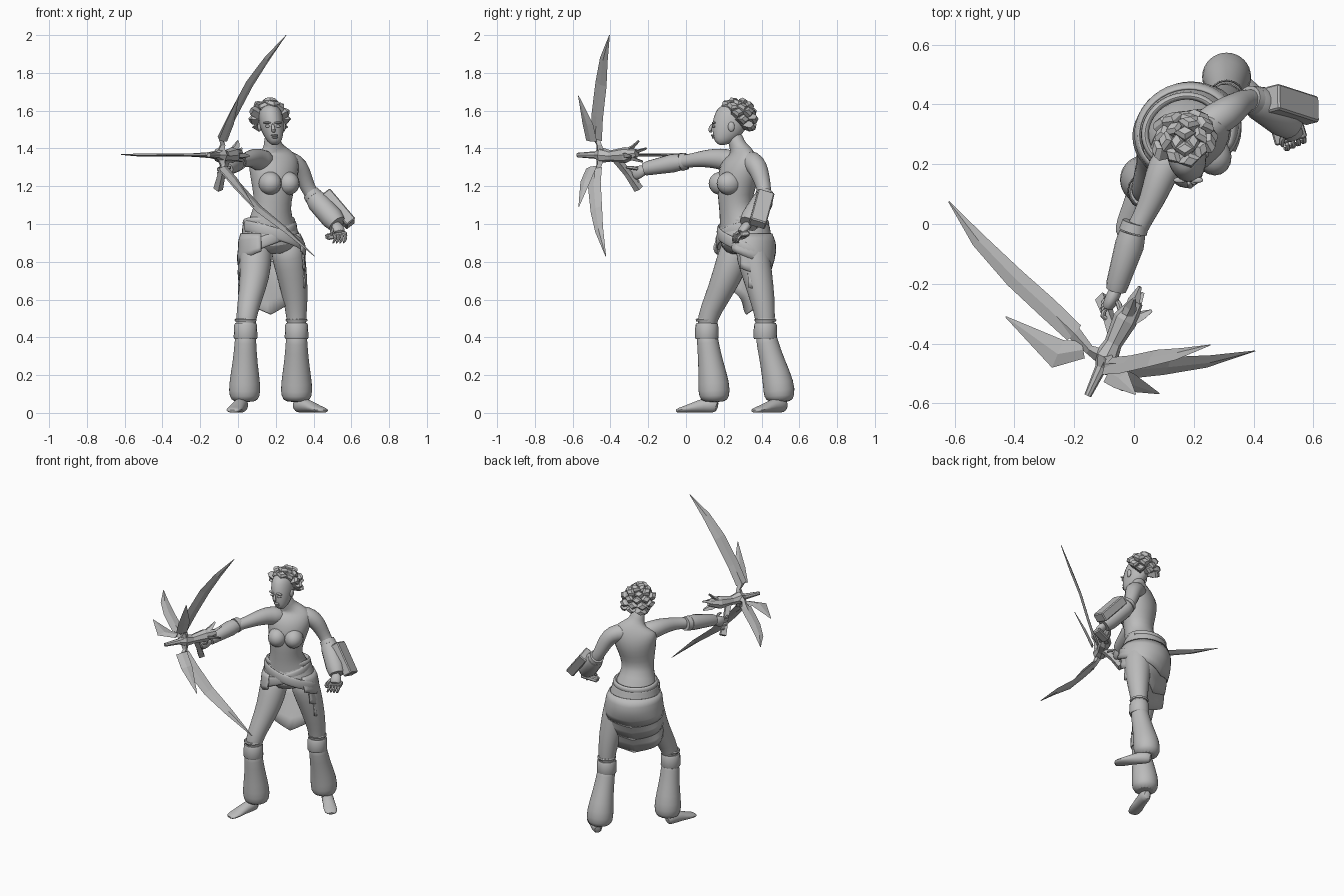
import bpy, bmesh, math
from math import sin, cos, pi
from mathutils import Vector, Matrix

default_cube = bpy.data.objects.get("Cube")
if default_cube:
    bpy.data.objects.remove(default_cube)

GREY = (0.5, 0.5, 0.5, 1)
clay = bpy.data.materials.new("plain grey")
clay.use_nodes = True
clay.diffuse_color = GREY
clay.node_tree.nodes["Principled BSDF"].inputs["Base Color"].default_value = GREY

UP = Vector((0, 0, 1))
YAW = math.radians(24)
LEFT = Vector((cos(YAW), sin(YAW), 0))
BACK = Vector((-sin(YAW), cos(YAW), 0))
SIDE = Vector((1, 0, 0))
smooth_objects = []


def finish(name, bm, smooth=False, subdivide=False):
    bmesh.ops.recalc_face_normals(bm, faces=bm.faces)
    mesh = bpy.data.meshes.new(name)
    bm.to_mesh(mesh)
    bm.free()
    mesh.materials.append(clay)
    obj = bpy.data.objects.new(name, mesh)
    bpy.context.collection.objects.link(obj)
    if smooth:
        smooth_objects.append(obj)
    if subdivide:
        obj.modifiers.new("rounding", 'SUBSURF').levels = 1
        obj.modifiers["rounding"].render_levels = 1
    return obj


def loft(name, stations, ref=UP, sides=12, smooth=True, subdivide=True):
    """Skin rings along a path; each station is x, y, z, radius along ref, other radius."""
    bm = bmesh.new()
    centres = [Vector(s[:3]) for s in stations]
    rings = []
    for i, station in enumerate(stations):
        tangent = (centres[min(i + 1, len(centres) - 1)] - centres[max(i - 1, 0)]).normalized()
        a = Vector(ref)
        a = (a - tangent * a.dot(tangent)).normalized()
        b = tangent.cross(a)
        ra, rb = station[3], station[-1]
        rings.append([bm.verts.new(centres[i] + a * ra * cos(k * 2 * pi / sides)
                                   + b * rb * sin(k * 2 * pi / sides)) for k in range(sides)])
    for low, high in zip(rings, rings[1:]):
        for k in range(sides):
            n = (k + 1) % sides
            bm.faces.new((low[k], low[n], high[n], high[k]))
    bm.faces.new(rings[0])
    bm.faces.new(rings[-1])
    return finish(name, bm, smooth, subdivide)


def shard(name, stations, ref):
    return loft(name, stations, ref, sides=4, smooth=False, subdivide=False)


def sleeve(name, stations, ref=UP):
    return loft(name, stations, ref, sides=16, subdivide=False)


def ball(name, centre, scale, turn=0):
    bm = bmesh.new()
    matrix = Matrix.Translation(centre) @ Matrix.Rotation(turn, 4, 'Z') @ Matrix.Diagonal((*scale, 1))
    bmesh.ops.create_uvsphere(bm, u_segments=16, v_segments=10, radius=1, matrix=matrix)
    return finish(name, bm, smooth=True)


def box(name, centre, long_axis, wide_axis, size):
    x = Vector(long_axis).normalized()
    z = x.cross(Vector(wide_axis)).normalized()
    y = z.cross(x)
    matrix = Matrix((x, y, z)).transposed().to_4x4()
    bm = bmesh.new()
    bmesh.ops.create_cube(bm, size=1, matrix=Matrix.Translation(centre) @ matrix @ Matrix.Diagonal((*size, 1)))
    bmesh.ops.bevel(bm, geom=bm.edges[:], offset=0.006, segments=1, affect='EDGES')
    return finish(name, bm)


# Torso and neck
loft("torso", [(.18, .32, .84, .09, .08), (.18, .31, .9, .165, .135), (.17, .29, 1, .137, .115),
               (.182, .265, 1.08, .1, .09), (.185, .26, 1.16, .112, .097),
               (.19, .275, 1.25, .135, .11), (.19, .29, 1.32, .15, .095), (.19, .295, 1.365, .135, .068),
               (.188, .285, 1.395, .07, .052), (.184, .27, 1.42, .046, .044), (.178, .25, 1.49, .042, .042)], LEFT)
chest = Vector((.19, .27, 1.215)) - BACK * .068
for side, label in ((-1, "right"), (1, "left")):
    ball(label + "_bust", chest + LEFT * side * .052, (.06, .068, .062), YAW)

# Head bowed slightly, with face details
loft("head", [(.2, .165, 1.425, .018, .018), (.197, .18, 1.443, .04, .046),
              (.188, .205, 1.485, .058, .08), (.178, .228, 1.53, .068, .095),
              (.17, .252, 1.58, .067, .095), (.168, .265, 1.61, .052, .07), (.168, .27, 1.635, .02, .03)], SIDE)
loft("nose", [(.183, .142, 1.535, .007), (.188, .121, 1.495, .013), (.189, .138, 1.485, .009)], SIDE, 8)
ball("upper_lip", (.194, .141, 1.469), (.019, .01, .006))
ball("lower_lip", (.196, .146, 1.458), (.016, .01, .006))
for side, label in ((-1, "right"), (1, "left")):
    ball(label + "_eye", (.184 + side * .027, .148, 1.517), (.014, .008, .007))
    ball(label + "_brow", (.182 + side * .028, .147, 1.536), (.022, .01, .006))
    ball(label + "_ear", (.178 + side * .064, .24, 1.515), (.01, .018, .026))

# Thick chunky locks swept back over the skull
skull = Vector((.17, .268, 1.55))
for row, count in enumerate((4, 7, 9, 9, 8)):
    tilt = .28 + row * .42
    for k in range(count):
        turn = (k + row % 2 / 2) * 2 * pi / count
        out = Vector((sin(tilt) * cos(turn), sin(tilt) * sin(turn), cos(tilt)))
        if out.y < -.1 - out.z:
            continue
        flow = (out + Vector((0, .4, .1))).normalized()
        root = skull + out * .055
        tip = skull + out * .075 + flow * (.02 + .012 * (k % 2))
        across = out.cross(UP)
        shard("hair_lock", [(*root, .03, .026), (*tip, .037, .027), (*(tip + flow * .014), .024, .015)], across)

# Legs: thighs, padded trousers, cuffs and feet
legs = {
    "right": ([(.1, .285, .92, .08), (.092, .255, .83, .09), (.09, .215, .72, .08), (.062, .16, .6, .064),
               (.042, .11, .5, .054), (.04, .11, .42, .05)], (.04, .11), (.035, .15),
              Vector((.03, .17, 0)), Vector((-.03, -.05, 0))),
    "left": ([(.25, .34, .92, .085), (.268, .355, .83, .092), (.288, .38, .72, .08), (.305, .405, .6, .067),
              (.31, .42, .5, .052), (.31, .42, .42, .05)], (.31, .42), (.31, .495),
             Vector((.3, .53, 0)), Vector((.46, .36, 0)))}
trouser_shape = ((.44, 0, .054), (.38, .1, .058), (.27, .5, .066), (.15, .95, .086),
                 (.085, 1, .084), (.055, 1, .06))
for label, (thigh, knee, ankle, heel, toe) in legs.items():
    loft(label + "_thigh", thigh, SIDE, 16)
    knee, ankle = Vector((*knee, 0)), Vector((*ankle, 0))
    loft(label + "_trouser", [(*(knee.lerp(ankle, t) + UP * z), r) for z, t, r in trouser_shape], SIDE, 16)
    for part, low, high, r in (("cuff", .39, .475, .063), ("knee_band", .485, .5, .06)):
        spots = ((low, r * .93), (low + .01, r), (high - .01, r * .96), (high, r * .88))
        sleeve(label + "_" + part, [(*(knee + UP * z), radius) for z, radius in spots], SIDE)
    sole = ((0, .03, .02), (.15, .045, .04), (.45, .036, .037), (.75, .02, .046), (.95, .014, .04), (1, .008, .02))
    loft(label + "_foot", [(*(heel.lerp(toe, t) + UP * h), h, w) for t, h, w in sole], UP)

# Wrapped skirt: overlapping tiers whose hem drops to a point at the back
hips = Vector((.178, .31, 0))


def hip_point(angle, z, grow):
    drop = max(0, .85 - z)
    rise = max(0, z - .88)
    tuck = drop * .42 * max(0, -cos(angle))
    wide = .165 + grow - rise * .28 + drop * .08
    deep = .148 + grow - rise * .28 - tuck
    return hips + LEFT * sin(angle) * wide - BACK * cos(angle) * deep + UP * z - SIDE * rise * .1


tiers = (("waist_wrap", 0, 1.02, .94, .9, .87, .008), ("upper_skirt", .7, .95, .9, .8, .74, .016),
         ("middle_skirt", .95, .88, .82, .73, .63, .009), ("lower_skirt", 1.2, .8, .71, .65, .52, .003))
for name, start, top, front, flank, rear, grow in tiers:
    bm = bmesh.new()
    columns = []
    for k in range(33):
        angle = start + (2 * pi - 2 * start) * k / 32
        t = 1 - abs(angle / pi - 1)
        hem = front + (flank - front) * min(1, t * 2) + (rear - flank) * max(0, t * 2 - 1)
        columns.append([bm.verts.new(hip_point(angle, top + (hem - top) * row / 4, grow + .004 * (row % 2)))
                        for row in range(5)])
    for one, two in zip(columns, columns[1:]):
        for row in range(4):
            bm.faces.new((one[row], two[row], two[row + 1], one[row + 1]))
    bmesh.ops.remove_doubles(bm, verts=bm.verts, dist=0.0005)
    skirt = finish(name, bm, smooth=True)
    skirt.modifiers.new("cloth", 'SOLIDIFY').thickness = 0.008

# Sashes crossing over the front
for side, label in ((-1, "right"), (1, "left")):
    path = []
    for k in range(13):
        t = k / 12
        point = hip_point(side * (-1.6 + 3.6 * t), .99 - .18 * t ** 1.6, .008 + .004 * side)
        path.append((*point, .034 - .02 * t ** 6, .01))
    loft(label + "_sash", path, UP, 8)
loft("waist_roll", [(*hip_point(k * pi / 12, 1.012 + .012 * cos(k * pi / 12), .003), .022, .014)
                    for k in range(25)], UP, 8)

# Arms
loft("right_arm", [(.17, .27, 1.325, .06), (.11, .21, 1.34, .062), (.085, .15, 1.348, .054),
                   (.06, .08, 1.345, .044), (.03, .02, 1.335, .036), (-.01, -.05, 1.325, .038),
                   (-.06, -.22, 1.29, .026)])
loft("left_arm", [(.21, .31, 1.335, .055), (.275, .35, 1.335, .06), (.325, .38, 1.3, .056), (.35, .4, 1.24, .046),
                  (.385, .42, 1.16, .037), (.42, .405, 1.12, .04), (.525, .33, 1, .026)], BACK)
sleeve("right_bracer", [(-.005, -.03, 1.328, .044), (-.015, -.07, 1.322, .049), (-.055, -.2, 1.296, .038),
                        (-.06, -.22, 1.29, .034)])
sleeve("right_arm_band", [(.005, .005, 1.333, .044), (-.003, -.025, 1.328, .048)])
sleeve("left_bracer", [(.4, .415, 1.145, .048), (.42, .405, 1.12, .058), (.5, .35, 1.03, .06),
                       (.525, .33, 1, .05)], LEFT)
sleeve("left_arm_band", [(.385, .418, 1.165, .046), (.4, .413, 1.145, .05)], LEFT)
box("bracer_box", (.53, .4, 1.08), (.14, -.045, -.165), (0, .09, -.03), (.215, .09, .06))
box("palm_guard", (.52, .3, .94), (.11, .03, .02), (0, .06, .01), (.11, .05, .028))

# Hands with curled fingers
loft("left_hand", [(.515, .335, 1.005, .024), (.53, .31, .98, .036, .024), (.54, .285, .95, .036, .02)], LEFT)
loft("right_hand", [(-.055, -.21, 1.29, .025), (-.075, -.25, 1.275, .038, .024),
                    (-.09, -.285, 1.26, .036, .022)])
for k in range(4):
    root = Vector((.51, .275, .945)) + LEFT * k * .02
    knuckle, tip = root + Vector((.01, -.03, -.02)), root + Vector((-.01, -.02, -.05))
    loft("left_finger", [(*root, .011), (*knuckle, .011), (*tip, .007)], LEFT, 6)
    root = Vector((-.09, -.28, 1.295 - k * .022))
    root.y += k * .012
    knuckle, tip = root + Vector((-.025, -.03, -.005)), root + Vector((.015, -.045, -.008))
    loft("right_finger", [(*root, .012), (*knuckle, .012), (*tip, .009)], UP, 6)
loft("left_thumb", [(.515, .31, .98, .013), (.49, .28, .96, .012), (.5, .255, .94, .008)], LEFT, 6)
loft("right_thumb", [(-.06, -.25, 1.29, .013), (-.04, -.29, 1.3, .012), (-.05, -.32, 1.3, .008)], UP, 6)

# Weapon body: grip, stock, rear prongs and muzzle
shard("grip", [(-.06, -.38, 1.36, .025), (-.085, -.31, 1.27, .02), (-.105, -.25, 1.185, .026)], SIDE)
loft("stock", [(-.155, -.575, 1.365, .012), (-.11, -.48, 1.365, .02), (-.095, -.45, 1.365, .042),
               (-.07, -.4, 1.36, .03), (-.03, -.32, 1.365, .042), (.01, -.26, 1.375, .022)], UP, 8, False, False)
for tip in ((.02, -.21, 1.4), (.06, -.29, 1.36), (0, -.25, 1.44), (.03, -.23, 1.33)):
    middle = Vector((-.03, -.33, 1.36)).lerp(Vector(tip), .6)
    shard("rear_prong", [(-.05, -.36, 1.365, .012), (*middle, .022, .01), (*tip, .006)], (1, .2, .3))

# Three long blades, each paired with a short forward spike
blades = (
    ("upper", (.45, .78, -.35), (-.08, -.46, 1.42),
     [(-.09, -.475, 1.45, .036), (-.03, -.47, 1.57, .037), (.06, -.45, 1.74, .036), (.15, -.435, 1.87, .025),
      (.255, -.405, 2, .002)],
     [(-.08, -.5, 1.44, .036), (-.045, -.52, 1.53, .036), (.005, -.57, 1.68, .002)]),
    ("lower", (.32, .72, .34), (-.08, -.46, 1.31),
     [(-.08, -.475, 1.29, .036), (-.01, -.485, 1.21, .04), (.11, -.475, 1.08, .036), (.25, -.46, .97, .025),
      (.405, -.425, .83, .002)],
     [(-.08, -.5, 1.3, .036), (-.02, -.53, 1.23, .036), (.085, -.568, 1.09, .002)]),
    ("outer", (.7, .7, .05), (-.15, -.42, 1.365),
     [(-.2, -.365, 1.365, .034), (-.29, -.28, 1.365, .036), (-.4, -.18, 1.365, .034), (-.52, -.055, 1.365, .025),
      (-.62, .075, 1.368, .002)],
     [(-.17, -.42, 1.365, .03), (-.255, -.435, 1.365, .05), (-.43, -.31, 1.365, .002)]))
hub = Vector((-.095, -.45, 1.365))
for label, ref, joint, long_path, spike_path in blades:
    for part, path in (("_blade", long_path), ("_spike", spike_path)):
        shard(label + part, [(*p[:3], p[3], min(.008, p[3])) for p in path], ref)
    shard(label + "_bracket", [(*hub, .03), (*joint, .016), (*long_path[0][:3], .024, .012),
                               (*long_path[1][:3], .006)], ref)

# Soft shading on the body and cloth
bpy.ops.object.select_all(action='DESELECT')
for obj in smooth_objects:
    obj.select_set(True)
bpy.context.view_layer.objects.active = smooth_objects[0]
bpy.ops.object.shade_smooth_by_angle(angle=math.radians(50))
